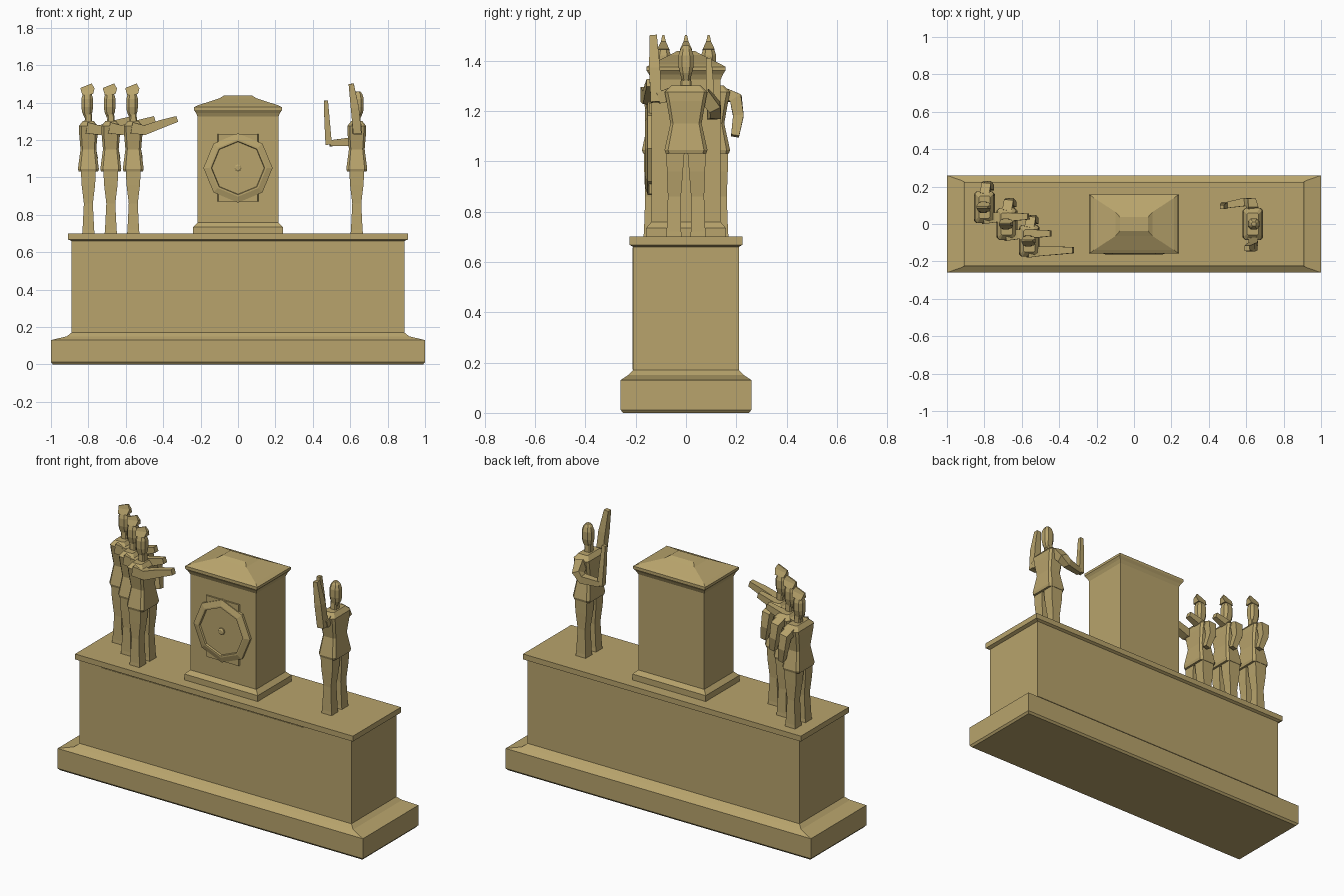
import bpy, bmesh, math
from mathutils import Vector

if "Cube" in bpy.data.objects:
    bpy.data.objects.remove(bpy.data.objects["Cube"])

stone = bpy.data.materials.new("sandstone")
stone.diffuse_color = (0.48, 0.37, 0.15, 1)
stone.use_nodes = True
stone.node_tree.nodes["Principled BSDF"].inputs["Base Color"].default_value = stone.diffuse_color


def skin(name, rings):
    """Join equal rings of points into a capped solid."""
    n = len(rings[0])
    verts = [tuple(p) for r in rings for p in r]
    faces = [(i * n + j, i * n + (j + 1) % n, (i + 1) * n + (j + 1) % n, (i + 1) * n + j)
             for i in range(len(rings) - 1) for j in range(n)]
    last = (len(rings) - 1) * n
    faces += [tuple(reversed(range(n))), tuple(range(last, last + n))]
    me = bpy.data.meshes.new(name)
    me.from_pydata(verts, [], faces)
    bm = bmesh.new()
    bm.from_mesh(me)
    bmesh.ops.recalc_face_normals(bm, faces=bm.faces[:])
    bm.to_mesh(me)
    bm.free()
    me.materials.append(stone)
    ob = bpy.data.objects.new(name, me)
    bpy.context.collection.objects.link(ob)
    return ob


def stack(name, profile, at=(0, 0), chamfer=0.0):
    """Rectangular levels (z, half x, half y), optionally with cut corners."""
    cx, cy = at
    rings = []
    for z, a, b in profile:
        c = chamfer * min(a, b)
        if c:
            pts = [(a, -b + c), (a, b - c), (a - c, b), (-a + c, b),
                   (-a, b - c), (-a, -b + c), (-a + c, -b), (a - c, -b)]
        else:
            pts = [(a, -b), (a, b), (-a, b), (-a, -b)]
        rings.append([(cx + x, cy + y, z) for x, y in pts])
    return skin(name, rings)


def limb(name, points, sizes):
    """Square-section limb along a bent path."""
    pts = [Vector(p) for p in points]
    tangents = [(pts[min(i + 1, len(pts) - 1)] - pts[max(i - 1, 0)]).normalized()
                for i in range(len(pts))]
    axis = min(range(3), key=lambda k: max(abs(t[k]) for t in tangents))
    ref = Vector([1.0 if k == axis else 0.0 for k in range(3)])
    rings = []
    for p, t, s in zip(pts, tangents, sizes):
        u = t.cross(ref).normalized()
        v = t.cross(u)
        rings.append([p + (u * a + v * b) * s for a, b in ((1, 1), (-1, 1), (-1, -1), (1, -1))])
    return skin(name, rings)


# Long plinth with stepped foot and projecting top slab
stack("plinth", [(0, .99, .25), (.012, 1, .26), (.13, 1, .26), (.15, .915, .23), (.17, .89, .21),
                 (.66, .89, .21), (.668, .91, .225), (.70, .91, .225)])

# Shallow front panel
px0, px1 = -.75, .58
skin("front_panel", [[(px0, y, .172), (px1, y, .172), (px1, y, .658), (px0, y, .658)]
                     for y in (-.213, -.205)])

# Central pillar with moulded foot and hipped cap
stack("pillar", [(.70, .24, .158), (.735, .24, .158), (.758, .216, .138), (1.325, .216, .138),
                 (1.345, .225, .147), (1.36, .236, .157), (1.375, .236, .157), (1.385, .215, .14),
                 (1.422, .10, .065), (1.437, .075, .037)])


# Dial: backing block, stepped octagonal frame and centre stud
def octagon(r, y, n=8):
    return [(r * math.sin(2 * math.pi * k / n), y, 1.05 + r * math.cos(2 * math.pi * k / n))
            for k in range(n)]


skin("dial_backing", [[(-w, y, .87), (w, y, .87), (w, y, 1.232), (-w, y, 1.232)]
                      for w, y in ((.105, -.147), (.112, -.13))])
skin("dial_frame", [octagon(r, y) for r, y in
                    ((.185, -.135), (.185, -.152), (.153, -.162), (.143, -.162), (.140, -.151))])
skin("dial_stud", [octagon(r, y) for r, y in ((.02, -.148), (.02, -.158), (.012, -.163))])


def figure(tag, cx, cy, f):
    """Standing body; f is the facing direction along x."""
    at = (cx, cy)
    stack(tag + "_tunic", [(1.03, .052, .08), (1.045, .056, .085), (1.15, .042, .062),
                           (1.24, .05, .078), (1.275, .05, .085), (1.30, .03, .06)], at, .25)
    stack(tag + "_neck", [(1.29, .02, .022), (1.34, .018, .02)], at, .3)
    hx = cx - .006 * f
    stack(tag + "_head", [(1.32, .016, .016), (1.35, .028, .024), (1.375, .031, .03),
                          (1.42, .031, .03), (1.445, .024, .022), (1.46, .012, .012)],
          (hx, cy), .5)
    for side in (-1, 1):
        leg = [(.70, .033, .031, .048), (.72, .031, .029, .048), (.86, .024, .026, .046),
               (.96, .036, .032, .044), (1.04, .04, .036, .042)]
        skin(tag + "_leg", [[(cx + a * sx, cy + side * off + b * sy, z)
                             for sx, sy in ((1, -1), (1, 1), (-1, 1), (-1, -1))]
                            for z, a, b, off in leg])


# Three saluting guards in a diagonal row, facing the pillar
for k in range(3):
    x, y = -.80 + .12 * k, .09 - .09 * k
    tag = "guard_%d" % (k + 1)
    figure(tag, x, y, 1)
    # folded cap rising to a thin ridge
    skin(tag + "_cap", [
        [(x + dx, y + dy, z) for dx, dy, z in row] for row in (
            ((.025, -.024, 1.445), (.025, .024, 1.445), (-.032, .024, 1.44), (-.032, -.024, 1.44)),
            ((.033, -.01, 1.475), (.033, .01, 1.475), (-.04, .01, 1.465), (-.04, -.01, 1.465)),
            ((.018, -.004, 1.502), (.018, .004, 1.502), (-.042, .004, 1.478), (-.042, -.004, 1.478)))])
    limb(tag + "_raised_arm", [(x - .01, y - .06, 1.265), (x + .06, y - .055, 1.252),
                               (x + .15, y - .052, 1.285), (x + .235, y - .05, 1.312)],
         [.03, .026, .022, .016])
    limb(tag + "_bent_arm", [(x, y + .065, 1.265), (x + .01, y + .108, 1.25),
                             (x + .015, y + .118, 1.18), (x + .035, y + .105, 1.10)],
         [.025, .025, .021, .016])

# Lone figure facing the guards, both forearms raised
cx = .635
figure("lone_figure", cx, 0, -1)
limb("lone_figure_near_arm", [(cx, -.065, 1.265), (cx + .005, -.112, 1.25)], [.026, .022])
limb("lone_figure_near_forearm", [(cx + .003, -.118, 1.235), (cx - .01, -.125, 1.37),
                                  (cx - .03, -.13, 1.50)], [.022, .022, .014])
limb("lone_figure_far_arm", [(cx, .07, 1.265), (cx - .01, .115, 1.215), (cx - .04, .118, 1.19),
                             (cx - .145, .10, 1.182)], [.027, .024, .022, .016])
limb("lone_figure_far_forearm", [(cx - .15, .10, 1.175), (cx - .158, .096, 1.29),
                                 (cx - .165, .09, 1.41)], [.017, .015, .011])
